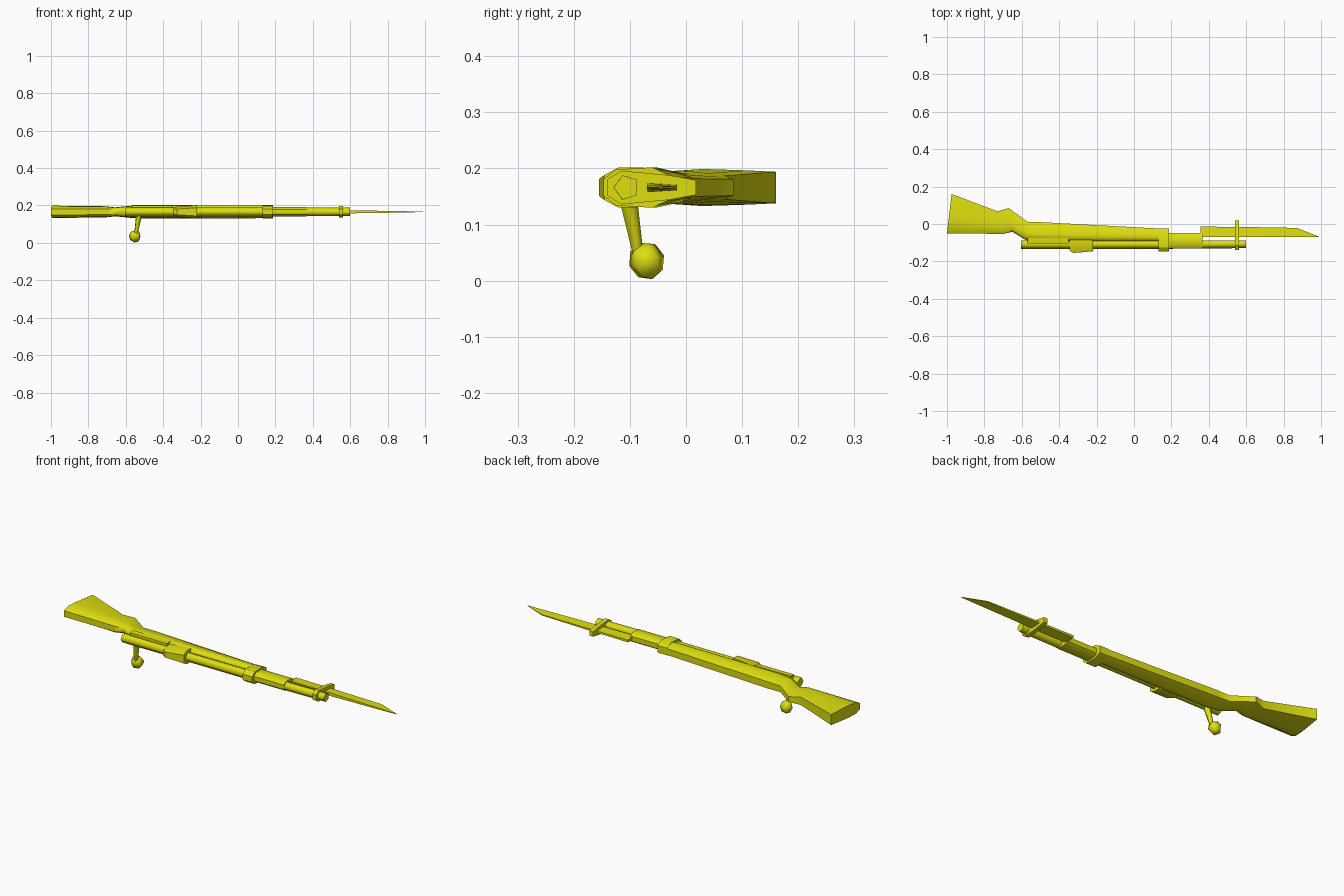
import bpy, bmesh, math
from mathutils import Vector

if "Cube" in bpy.data.objects:
    bpy.data.objects.remove(bpy.data.objects["Cube"])

ZC = 0.166  # centre plane of the rifle, which lies on its side

yellow = bpy.data.materials.new("yellow")
yellow.diffuse_color = (0.73, 0.73, 0.005, 1)
yellow.use_nodes = True
yellow.node_tree.nodes["Principled BSDF"].inputs["Base Color"].default_value = yellow.diffuse_color


def finish(name, bm, angle):
    bmesh.ops.recalc_face_normals(bm, faces=bm.faces)
    me = bpy.data.meshes.new(name)
    bm.to_mesh(me)
    bm.free()
    me.materials.append(yellow)
    ob = bpy.data.objects.new(name, me)
    bpy.context.collection.objects.link(ob)
    bpy.ops.object.select_all(action='DESELECT')
    bpy.context.view_layer.objects.active = ob
    ob.select_set(True)
    bpy.ops.object.shade_smooth_by_angle(angle=math.radians(angle))
    return ob


def loft(name, rings, angle=30):
    """Skin a list of equal-length point rings and cap both ends."""
    bm = bmesh.new()
    loops = [[bm.verts.new(p) for p in r] for r in rings]
    n = len(loops[0])
    for a, b in zip(loops, loops[1:]):
        for i in range(n):
            j = (i + 1) % n
            bm.faces.new((a[i], a[j], b[j], b[i]))
    bm.faces.new(loops[0])
    bm.faces.new(loops[-1])
    return finish(name, bm, angle)


def mirrored(x, half):
    """Cross-section from (y, half width) points, mirrored about the centre plane."""
    return ([(x, y, ZC + w) for y, w in half] +
            [(x, y, ZC - w) for y, w in reversed(half)])


def pentagon(x, yc, r):
    return [(x, yc - r * math.cos(i * math.tau / 5), ZC + r * math.sin(i * math.tau / 5))
            for i in range(5)]


def tube(name, p0, p1, r0, r1, n=5):
    p0, p1 = Vector(p0), Vector(p1)
    q = (p1 - p0).to_track_quat('Z', 'Y')
    ring = lambda p, r: [p + q @ Vector((r * math.cos(i * math.tau / n),
                                         r * math.sin(i * math.tau / n), 0)) for i in range(n)]
    return loft(name, [ring(p0, r0), ring(p1, r1)], 75)


# Stock: (x and y of upper edge, x and y of belly, half width, belly fullness)
stations = [(-1.0, -0.05, -0.975, 0.16, 0.033, 0.85),
            (-0.70, -0.053, -0.73, 0.068, 0.030, 0.7),
            (-0.65, -0.042, -0.67, 0.085, 0.024, 0.6),
            (-0.58, -0.085, -0.57, 0.012, 0.032, 0.5),
            (-0.50, -0.092, -0.50, 0.010, 0.036, 0.5),
            (0.185, -0.092, 0.185, -0.027, 0.034, 0.5)]
rings = []
for xa, ya, xb, yb, w, full in stations:
    half = [(0, 0.5), (0.14, 0.9), (0.38, 1), (0.76, (1 + full) / 2), (1, full)]
    pt = lambda t, s: (xa + (xb - xa) * t, ya + (yb - ya) * t, ZC + s * w)
    rings.append([pt(t, k) for t, k in half] + [pt(t, -k) for t, k in reversed(half)])
loft("stock", rings, 50)

# Barrel and bolt housing
loft("barrel", [pentagon(-0.605, -0.108, 0.025), pentagon(0.13, -0.108, 0.025),
                pentagon(0.6, -0.106, 0.023)], 75)
# Side rail beside the bolt
loft("bolt_rail", [[(x, y, z) for y, z in ((-0.105, 0.182), (-0.105, 0.2), (-0.075, 0.202), (-0.075, 0.182))]
                   for x in (-0.57, -0.35)])

# Fore end and the band around it
fore = [(-0.131, 0.012), (-0.115, 0.025), (-0.065, 0.025), (-0.048, 0.013)]
loft("fore_end", [mirrored(x, fore) for x in (0.18, 0.365)], 50)
band = [(-0.147, 0.015), (-0.125, 0.032), (-0.06, 0.036), (-0.024, 0.019)]
loft("barrel_band", [mirrored(x, band) for x in (0.13, 0.187)])

# Rear sight block, widening forwards
loft("rear_sight", [mirrored(-0.345, [(-0.142, 0.014), (-0.12, 0.024), (-0.085, 0.026)]),
                    mirrored(-0.325, [(-0.155, 0.015), (-0.12, 0.027), (-0.085, 0.028)]),
                    mirrored(-0.22, [(-0.146, 0.022), (-0.12, 0.036), (-0.085, 0.036)])])

# Bayonet crossguard and blade
guard = [(-0.14, 0.015), (-0.115, 0.03), (-0.03, 0.022), (0.018, 0.013)]
loft("crossguard", [mirrored(x, guard) for x in (0.54, 0.562)])
blade = [(0.355, -0.069, -0.014, 0.010), (0.60, -0.069, -0.016, 0.008),
         (0.87, -0.069, -0.021, 0.004), (0.99, -0.070, -0.068, 0.001)]
loft("bayonet_blade", [mirrored(x, [(a, w), (b, w * 0.6)]) for x, a, b, w in blade])

# Bolt handle with its knob
tube("bolt_handle", (-0.53, -0.104, 0.15), (-0.546, -0.086, 0.05), 0.017, 0.010)
bm = bmesh.new()
bmesh.ops.create_uvsphere(bm, u_segments=5, v_segments=4, radius=0.034)
q = Vector((-0.1, 0.3, -1)).to_track_quat('Z', 'Y')
for v in bm.verts:
    v.co = q @ v.co + Vector((-0.55, -0.07, 0.035))
finish("bolt_knob", bm, 75)
